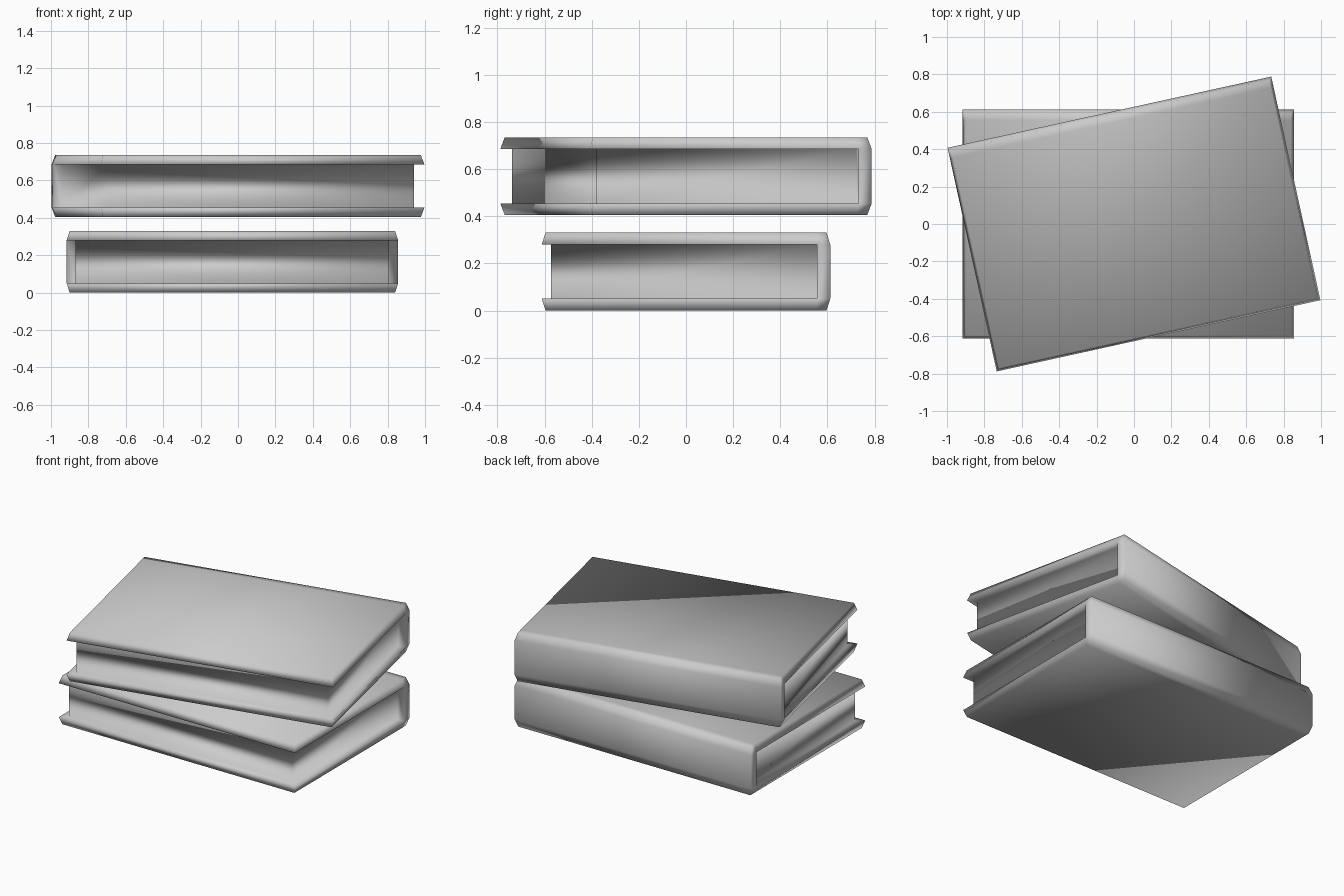
import bpy
import bmesh
import math

cube = bpy.data.objects.get("Cube")
if cube:
    bpy.data.objects.remove(cube, do_unlink=True)

# One plain grey for everything
GREY = (0.6, 0.6, 0.6, 1.0)
grey = bpy.data.materials.new("plain_grey")
grey.use_nodes = True
grey.diffuse_color = GREY
grey.node_tree.nodes["Principled BSDF"].inputs["Base Color"].default_value = GREY

HALF_X, HALF_Y = 0.886, 0.612   # half size of the covers
HEIGHT, COVER = 0.33, 0.05      # book height, cover thickness
BEVEL = 0.016                   # slope of the cover edges
SPINE_Y = 0.555                 # inner face of the spine
PAGE_X, PAGE_Y = 0.048, 0.04    # how far the pages sit back


def book(name, location, angle):
    bm = bmesh.new()

    # Outer block: stacked rectangles, narrower at top and bottom
    rings = []
    for z, inset in ((0, BEVEL), (COVER, 0), (HEIGHT - COVER, 0), (HEIGHT, BEVEL)):
        x, y = HALF_X - inset, HALF_Y - inset
        rings.append([bm.verts.new((sx * x, sy * y, z))
                      for sx, sy in ((-1, -1), (1, -1), (1, 1), (-1, 1))])
    for low, high in zip(rings, rings[1:]):
        for i in range(4):
            j = (i + 1) % 4
            bm.faces.new((low[i], low[j], high[j], high[i]))
    bm.faces.new(rings[0][::-1])
    bm.faces.new(rings[-1])

    # Edge loop where the spine begins
    bmesh.ops.bisect_plane(bm, geom=bm.verts[:] + bm.edges[:] + bm.faces[:],
                           plane_co=(0, SPINE_Y, 0), plane_no=(0, 1, 0))

    # Page block: push in the middle band on the three open sides
    band = [f for f in bm.faces
            if abs(f.normal.z) < 0.01
            and abs(f.calc_center_median().z - HEIGHT / 2) < 0.02
            and f.calc_center_median().y < SPINE_Y - 0.01]
    result = bmesh.ops.extrude_face_region(bm, geom=band)
    bmesh.ops.delete(bm, geom=[f for f in band if f.is_valid], context='FACES')
    for v in result["geom"]:
        if isinstance(v, bmesh.types.BMVert):
            v.co.x -= math.copysign(PAGE_X, v.co.x)
            if v.co.y < 0:
                v.co.y += PAGE_Y

    bmesh.ops.recalc_face_normals(bm, faces=bm.faces[:])
    for f in bm.faces:
        f.smooth = True

    mesh = bpy.data.meshes.new(name)
    bm.to_mesh(mesh)
    bm.free()
    mesh.materials.append(grey)
    obj = bpy.data.objects.new(name, mesh)
    obj.location = location
    obj.rotation_euler.z = math.radians(angle)
    bpy.context.collection.objects.link(obj)
    return obj


book("lower_book", (-0.03, 0, 0), 0)
book("upper_book", (0, 0, 0.405), 12.4)
